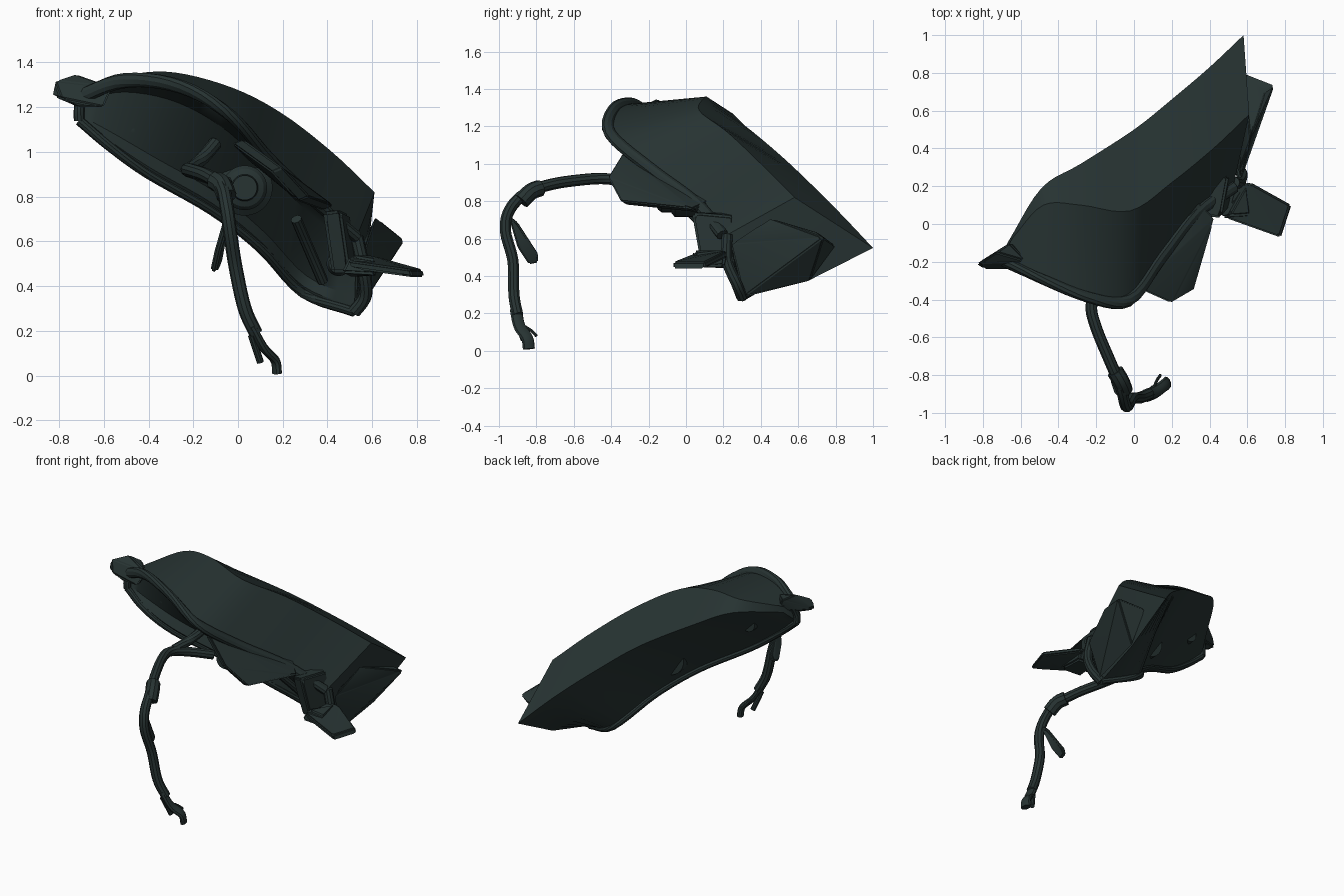
import bpy, bmesh, math
from mathutils import Vector as V

if "Cube" in bpy.data.objects:
    bpy.data.objects.remove(bpy.data.objects["Cube"])

mat = bpy.data.materials.new("dark green plastic")
mat.diffuse_color = (0.020, 0.033, 0.032, 1)
mat.use_nodes = True
mat.node_tree.nodes["Principled BSDF"].inputs["Base Color"].default_value = mat.diffuse_color


def finish(name, bm, angle=30):
    bmesh.ops.recalc_face_normals(bm, faces=bm.faces)
    me = bpy.data.meshes.new(name)
    bm.to_mesh(me)
    bm.free()
    me.materials.append(mat)
    ob = bpy.data.objects.new(name, me)
    bpy.context.collection.objects.link(ob)
    bpy.ops.object.select_all(action='DESELECT')
    ob.select_set(True)
    bpy.context.view_layer.objects.active = ob
    bpy.ops.object.shade_smooth_by_angle(angle=math.radians(angle))
    return ob


def smooth_path(pts, n):
    """Catmull-Rom curve through the points, n steps per span."""
    p = [V(q) for q in pts]
    p = [2 * p[0] - p[1]] + p + [2 * p[-1] - p[-2]]
    out = []
    for i in range(1, len(p) - 2):
        a, b, c, d = p[i - 1:i + 3]
        for k in range(n):
            t = k / n
            out.append(0.5 * (2 * b + (c - a) * t + (2 * a - 5 * b + 4 * c - d) * t * t
                              + (3 * b - a - 3 * c + d) * t ** 3))
    return out + [p[-2]]


def loft(name, sections):
    bm = bmesh.new()
    rings = [[bm.verts.new(p) for p in s] for s in sections]
    m = len(rings[0])
    for a, b in zip(rings, rings[1:]):
        for j in range(m):
            bm.faces.new((a[j], a[(j + 1) % m], b[(j + 1) % m], b[j]))
    caps = [bm.faces.new(rings[0]), bm.faces.new(rings[-1])]
    bmesh.ops.triangulate(bm, faces=caps)
    return finish(name, bm)


def tube(name, pts, r, flat=1.0, n=5, sides=10):
    """Round or flattened tube swept along a smooth path."""
    path = smooth_path(pts, n)
    secs = []
    for i, p in enumerate(path):
        t = (path[min(i + 1, len(path) - 1)] - path[max(i - 1, 0)]).normalized()
        u = t.cross(V((0.9, 0.3, 0.2))).normalized()
        w = t.cross(u)
        secs.append([p + r * (math.cos(a) * u + flat * math.sin(a) * w)
                     for a in (2 * math.pi * k / sides for k in range(sides))])
    return loft(name, secs)


def hull(name, pts, bevel=0.012):
    bm = bmesh.new()
    for p in pts:
        bm.verts.new(p)
    bmesh.ops.convex_hull(bm, input=bm.verts)
    loose = [v for v in bm.verts if not v.link_faces]
    bmesh.ops.delete(bm, geom=loose, context='VERTS')
    bmesh.ops.dissolve_limit(bm, angle_limit=0.02, verts=bm.verts, edges=bm.edges)
    if bevel:
        bmesh.ops.bevel(bm, geom=bm.edges[:], offset=bevel, segments=2,
                        affect='EDGES', clamp_overlap=True)
    return finish(name, bm)


def plate(name, pts, off):
    return hull(name, [V(p) for p in pts] + [V(p) + V(off) for p in pts], 0.008)


def turned(name, centre, profile, sides=28):
    """Part turned about the y axis; profile is (radius, y offset)."""
    c = V(centre)
    return loft(name, [[c + V((r * math.cos(a), y, r * math.sin(a)))
                        for a in (2 * math.pi * k / sides for k in range(sides))]
                       for r, y in profile])


# lamp body: long rails running from the high inner end to the low outer tip
rim_top = [(-.70, -.17, 1.25), (-.50, -.26, 1.32), (-.25, -.36, 1.29), (-.03, -.38, 1.16),
           (.14, -.16, .97), (.33, .08, .79), (.53, .22, .62)]
crease = [(-.64, -.07, 1.28), (-.48, .10, 1.345), (-.28, .10, 1.355), (-.02, .07, 1.285),
          (.20, .22, 1.17), (.42, .40, 1.00), (.61, .58, .82)]
ridge = [(-.67, -.10, 1.23), (-.49, .19, 1.29), (-.28, .32, 1.20), (0, .50, 1.05),
         (.20, .66, .90), (.40, .83, .73), (.58, 1.0, .55)]
rim_low = [(-.71, -.19, 1.14), (-.58, -.19, 1.03), (-.40, -.13, .90), (-.12, .02, .74),
           (.10, .18, .57), (.29, .38, .37), (.52, .30, .285)]
R = [smooth_path(r, 5) for r in (rim_top, crease, ridge, rim_low)]
sections = []
for i, (e, f, b, d) in enumerate(zip(*R)):
    s = i / (len(R[0]) - 1)
    belly = (b + d) / 2 + V((.01, 0, .025 * math.sin(math.pi * s) - .045 * s ** 3))
    depth = 0.07 * math.sin(math.pi * s) + 0.005
    push = V((0.01, depth, 0))
    sections.append([e, f, b, belly, d, d.lerp(e, .07), d.lerp(e, .18) + push,
                     d.lerp(e, .82) + push, e.lerp(d, .07)])
loft("lamp_body", sections)

# rolled flange round the open side
tube("upper_flange", [V(p) + V((0, -.025, 0)) for p in rim_top], .034, .8)
tube("lower_flange", rim_low, .022)
tube("outer_flange", [rim_top[-1], (.56, .22, .48), (.57, .27, .36), rim_low[-1]], .03)
tube("inner_flange", [rim_top[0], (-.71, -.19, 1.19), rim_low[0]], .024)

# side wall hanging below the upper flange
plate("side_wall", [(.02, -.34, 1.06), (.20, -.42, .93), (.32, -.35, .80), (.43, .03, .76),
                    (.34, .12, .80), (.10, -.18, .98)], (-.05, .03, -.02))

# mounting tabs
hull("inner_tab", [(-.835, -.21, 1.25), (-.82, -.21, 1.32), (-.73, -.15, 1.35),
                   (-.66, -.10, 1.31), (-.56, -.20, 1.29), (-.60, -.24, 1.20),
                   (-.72, -.23, 1.20), (-.79, -.24, 1.24), (-.62, -.11, 1.22)], .008)
plate("outer_tab", [(.55, .20, .50), (.62, .22, .50), (.835, .10, .44), (.78, -.07, .44),
                    (.64, .02, .46), (.50, .03, .48)], (-.01, 0, .035))
hull("outer_tab_root", [(.46, .03, .46), (.63, .03, .45), (.62, .2, .45), (.5, .22, .44),
                        (.50, .04, .54), (.62, .05, .52), (.6, .22, .54)])
hull("lower_bracket", [(.38, .04, .73), (.46, .03, .74), (.50, .08, .46), (.42, .10, .46),
                       (.38, .28, .74), (.50, .25, .72), (.54, .28, .46), (.42, .28, .46)])

# bulged outer end below the lens, ending in a lip
hull("outer_lip", [(.57, .24, .57), (.745, .735, .605), (.69, .70, .635), (.58, .80, .56),
                   (.615, .45, .71), (.57, .66, .37), (.54, .31, .29), (.56, .30, .60)], .006)

# bulb socket and round bosses on the rear cover
turned("bulb_socket", (.03, -.20, .84),
       [(.03, .0), (.055, .0), (.06, .04), (.085, .05), (.10, .07), (.10, .12), (.125, .14),
        (.125, .36)])
for k, (x, y, z, r) in enumerate([(-.46, -.17, 1.13, .055), (-.26, -.15, 1.12, .05),
                                  (.45, .17, .50, .055)]):
    turned("boss_%d" % k, (x, y, z), [(r * .5, 0), (r * .8, .005), (r, .03), (r, .16)], 20)

# rib across the rear cover
tube("cover_rib", [(.26, .08, .70), (.32, .20, .56), (.38, .29, .42)], .025, n=2)

# wiring
tube("cable", [(-.05, -.20, .86), (-.17, -.33, .90), (-.225, -.43, .92), (-.20, -.55, .915),
               (-.13, -.72, .89), (-.07, -.86, .84), (-.05, -.945, .75), (-.035, -.965, .64),
               (-.01, -.925, .48), (.03, -.92, .30), (.08, -.90, .19)], .031)
tube("cable_arm", [(-.22, -.38, .92), (-.17, -.28, .96), (-.10, -.20, 1.04)], .03)
tube("cable_joint", [(-.10, -.78, .87), (-.07, -.83, .85), (-.05, -.88, .80)], .045, n=3)
tube("cable_end", [(.06, -.91, .22), (.11, -.89, .13), (.165, -.85, .07), (.175, -.84, .01)],
     .034, .6)
tube("loose_wire_a", [(.06, -.91, .18), (.08, -.89, .12), (.10, -.87, .06)], .016, n=3)
tube("loose_wire_b", [(.10, -.88, .14), (.12, -.83, .11), (.14, -.80, .08)], .008, n=3)
plate("cable_clip", [(-.03, -.95, .72), (-.04, -.90, .68), (-.07, -.79, .51), (-.09, -.79, .47),
                     (-.10, -.84, .46), (-.08, -.90, .55)], (-.025, 0, .01))
